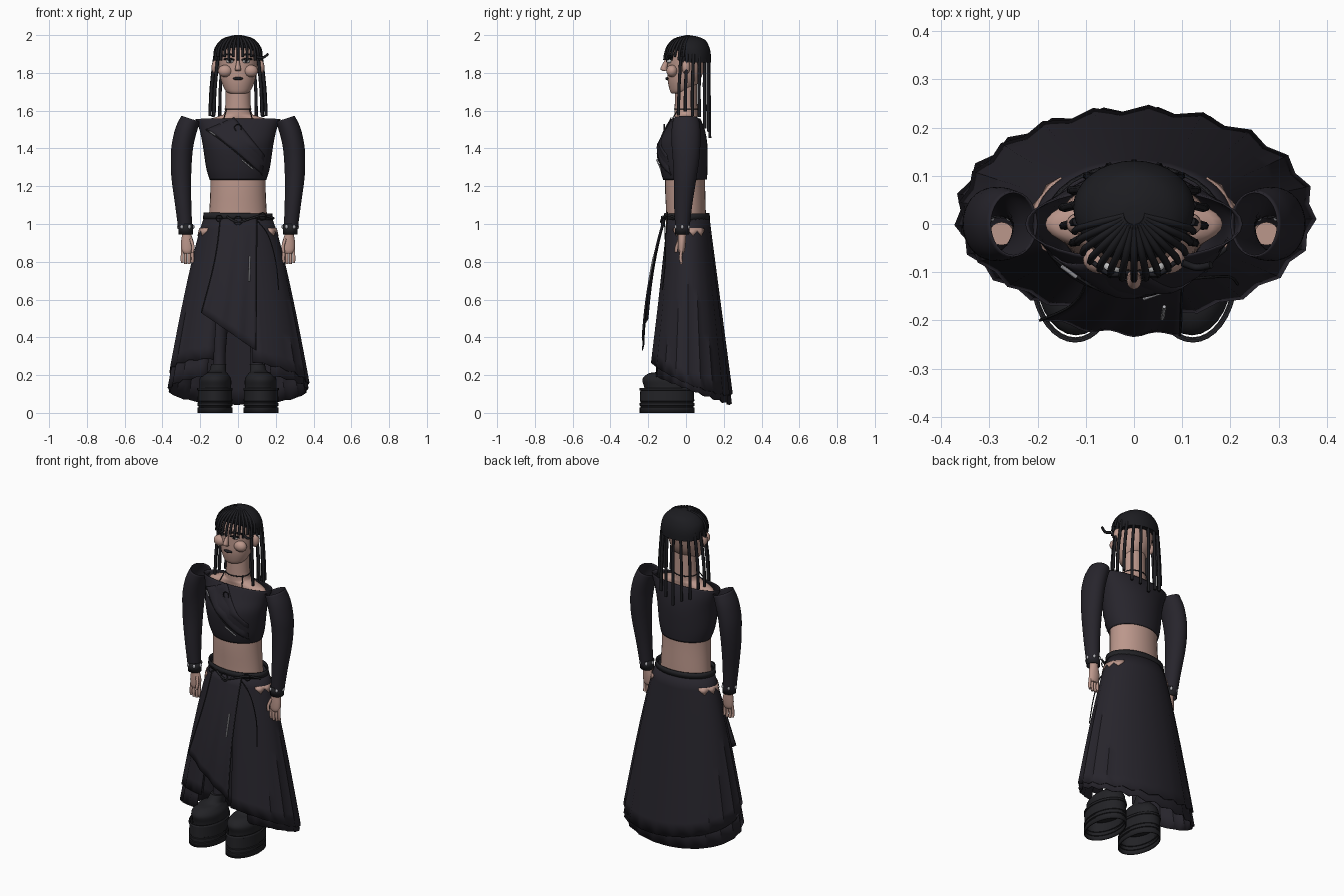
import bpy, bmesh, math
from math import sin, cos, radians, pi
from mathutils import Vector

if "Cube" in bpy.data.objects:
    bpy.data.objects.remove(bpy.data.objects["Cube"])


def mat(name, r, g, b):
    m = bpy.data.materials.new(name)
    m.diffuse_color = (r, g, b, 1)
    m.use_nodes = True
    m.node_tree.nodes["Principled BSDF"].inputs["Base Color"].default_value = m.diffuse_color
    return m


CLOTH, HAIR = mat("cloth", .020, .018, .025), mat("hair", .012, .012, .015)
SKIN, METAL = mat("skin", .50, .31, .26), mat("metal", .45, .45, .48)
WHITE, LEATHER = mat("eye_white", .7, .7, .7), mat("leather", .016, .016, .019)


def finish(name, bm, m, angle=40, thick=0):
    bmesh.ops.recalc_face_normals(bm, faces=bm.faces)
    me = bpy.data.meshes.new(name)
    bm.to_mesh(me)
    bm.free()
    me.materials.append(m)
    me.polygons.foreach_set("use_smooth", [True] * len(me.polygons))
    me.set_sharp_from_angle(angle=radians(angle))
    ob = bpy.data.objects.new(name, me)
    bpy.context.collection.objects.link(ob)
    if thick:
        s = ob.modifiers.new("thickness", "SOLIDIFY")
        s.thickness = thick
    return ob


def catmull(rows, sub):
    out, n = [], len(rows)
    for i in range(n - 1):
        p = [rows[max(0, min(n - 1, i + k))] for k in (-1, 0, 1, 2)]
        for j in range(sub):
            t = j / sub
            out.append([.5 * (2 * b + (c - a) * t + (2 * a - 5 * b + 4 * c - d) * t * t
                              + (3 * b - a - 3 * c + d) * t ** 3) for a, b, c, d in zip(*p)])
    return out + [list(rows[-1])]


# rings are (x, y, z, rx, ry, tilt)
def loft(name, rings, m, n=32, sub=4, caps=True, thick=0, sx=1, angle=40):
    bm = bmesh.new()
    rings = catmull([tuple(r) + (0,) * (6 - len(r)) for r in rings], sub)
    loops = [[bm.verts.new((sx * (x + rx * cos(2 * pi * i / n)), y + ry * sin(2 * pi * i / n),
                            z + tl * cos(2 * pi * i / n))) for i in range(n)]
             for x, y, z, rx, ry, tl in rings]
    for a, b in zip(loops, loops[1:]):
        for i in range(n):
            bm.faces.new((a[i], a[(i + 1) % n], b[(i + 1) % n], b[i]))
    if caps:
        bm.faces.new(loops[0])
        bm.faces.new(loops[-1])
    return finish(name, bm, m, angle, thick)


def sheet(name, f, nu, nv, m, thick=.004, angle=40):
    bm = bmesh.new()
    g = [[bm.verts.new(f(i / nu, j / nv)) for j in range(nv + 1)] for i in range(nu + 1)]
    for i in range(nu):
        for j in range(nv):
            bm.faces.new((g[i][j], g[i + 1][j], g[i + 1][j + 1], g[i][j + 1]))
    return finish(name, bm, m, angle, thick)


def tubes(name, paths, r, m, res=1):
    cu = bpy.data.curves.new(name, "CURVE")
    cu.dimensions, cu.bevel_depth, cu.bevel_resolution = "3D", r, res
    cu.use_fill_caps = True
    for p in paths:
        p = catmull(p, 4)
        s = cu.splines.new("POLY")
        s.points.add(len(p) - 1)
        for q, v in zip(s.points, p):
            q.co = (*v, 1)
    cu.materials.append(m)
    ob = bpy.data.objects.new(name, cu)
    bpy.context.collection.objects.link(ob)
    return ob


def ball(name, loc, size, m):
    bm = bmesh.new()
    bmesh.ops.create_uvsphere(bm, u_segments=20, v_segments=12, radius=1)
    for v in bm.verts:
        v.co = Vector((v.co.x * size[0], v.co.y * size[1], v.co.z * size[2])) + Vector(loc)
    return finish(name, bm, m)


def circle(c, r, n=14):
    return [(c[0] + r * cos(2 * pi * i / n), c[1], c[2] + r * sin(2 * pi * i / n)) for i in range(n + 1)]


# body and head
loft("body", [(0, 0, .9, .165, .105), (0, 0, 1.05, .153, .105), (0, -.005, 1.22, .146, .106),
              (0, 0, 1.4, .155, .1), (0, 0, 1.5, .17, .075), (0, 0, 1.545, .18, .058), (0, 0, 1.572, .1, .06),
              (0, 0, 1.6, .07, .06), (0, 0, 1.75, .066, .058)], SKIN)
loft("head", [(0, -.045, 1.69, .04, .03), (0, -.03, 1.705, .065, .055), (0, -.012, 1.76, .09, .085),
              (0, 0, 1.83, .1, .098), (0, .008, 1.9, .105, .1), (0, .015, 1.95, .085, .08),
              (0, .02, 1.98, .03, .03)], SKIN)
loft("nose", [(0, -.108, 1.81, .014, .012), (0, -.118, 1.822, .015, .018), (0, -.105, 1.86, .008, .012),
              (0, -.095, 1.89, .007, .008)], SKIN, n=12)
ball("lips", (0, -.095, 1.77), (.027, .014, .009), HAIR)
for s, side in ((1, "right"), (-1, "left")):
    ball(side + "_cheek", (s * .068, -.074, 1.81), (.038, .03, .032), SKIN)
    ball(side + "_ear", (s * .118, 0, 1.83), (.022, .022, .038), SKIN)
    ball(side + "_eye", (s * .043, -.088, 1.862), (.02, .014, .011), WHITE)
    ball(side + "_pupil", (s * .043, -.1, 1.862), (.008, .005, .008), HAIR)
    tubes(side + "_lashes", [[(s * .02, -.102, 1.868), (s * .045, -.106, 1.876), (s * .075, -.092, 1.872)],
                             [(s * .02, -.102, 1.89), (s * .05, -.104, 1.9), (s * .085, -.08, 1.89)]], .005, HAIR)

# hair: cap, fringe strands and long braids
loft("hair_cap", [(0, .035, 1.855, .124, .096), (0, .033, 1.9, .126, .098), (0, .022, 1.94, .118, .1),
                  (0, .02, 1.975, .085, .08), (0, .02, 1.994, .035, .034), (0, .02, 1.997, .005, .005)], HAIR)
fringe = []
for i in range(15):
    a = radians(-172 + i * 164 / 14)
    c, s = cos(a), sin(a)
    fringe.append([(.02 * c, .02 + .02 * s, 1.993), (.08 * c, .012 + .075 * s, 1.975),
                   (.118 * c, .005 + .106 * s, 1.93), (.124 * c, .115 * s, 1.885 - .018 * (i % 2))])
fringe.append([(.1, -.08, 1.885), (.13, -.09, 1.88), (.16, -.085, 1.9)])
tubes("fringe", fringe, .0075, HAIR)
braids = []
for i in range(13):
    a = radians(-32 + i * 244 / 12)
    c, s = cos(a), sin(a)
    end = 1.575 - .12 * max(0, s) ** 2 + .02 * (i % 2)
    braids.append([(.122 * c, .025 + .095 * s, 1.9), (.132 * c, .022 + .1 * s, 1.83),
                   (.145 * c, .018 + .105 * s, 1.7), (.15 * c, .018 + .108 * s, end)])
tubes("braids", braids, .009, HAIR)

# cropped top
TOP = [(1.235, .146, .112, -.005), (1.3, .165, .122, -.012), (1.42, .183, .127, -.018),
       (1.5, .2, .1, -.005), (1.557, .222, .072, 0)]
loft("cropped_top", [(0, cy, z, rx, ry) for z, rx, ry, cy in TOP], CLOTH, caps=False, thick=.004)


def top_front(x, z, off):
    for (z0, *a), (z1, *b) in zip(TOP, TOP[1:]):
        if z <= z1 or z1 == TOP[-1][0]:
            t = min(1, max(0, (z - z0) / (z1 - z0)))
            rx, ry, cy = [p + (q - p) * t for p, q in zip(a, b)]
            return (x, cy - ry * math.sqrt(max(.05, 1 - (x / rx) ** 2)) - off, z)


def drape(u, v):
    x0, z0 = -.17 + .3 * u, 1.5 - .24 * u ** 1.1
    x1, z1 = -.02 + .16 * u, 1.565 - .2 * u
    return top_front(x0 + (x1 - x0) * v, z0 + (z1 - z0) * v, .008 + .004 * sin(v * 9))


sheet("chest_drape", drape, 12, 10, CLOTH)
tubes("drape_seam", [[top_front(-.17 + .3 * u, 1.5 - .24 * u ** 1.1, .01) for u in (0, .25, .5, .75, 1)]], .003, LEATHER)
tubes("chest_pins", [[top_front(.02, 1.34, .018), top_front(.08, 1.29, .018)],
                     [top_front(-.15, 1.49, .014), top_front(-.12, 1.47, .014)]], .004, METAL)
tubes("chest_ring", [circle((0, -.115, 1.51), .018)], .003, LEATHER)
tubes("neck_cords", [[(.069 * cos(k * pi / 8), .061 * sin(k * pi / 8), 1.61) for k in range(17)],
                     [(.06, -.04, 1.61), (.075, -.07, 1.56)], [(-.06, -.04, 1.61), (-.075, -.07, 1.56)]], .003, LEATHER)

# sleeves, hands, legs and boots, both sides
for s, side in ((1, "right"), (-1, "left")):
    loft(side + "_sleeve", [(.25, 0, 1.557, .05, .068, .016), (.274, 0, 1.5, .057, .076, .008),
                            (.293, 0, 1.42, .058, .076), (.3, 0, 1.34, .056, .07), (.3, -.005, 1.24, .052, .06),
                            (.29, -.015, 1.1, .043, .048), (.277, -.02, .95, .036, .036)],
         CLOTH, caps=False, thick=.004, sx=s)
    loft(side + "_cuff", [(.276, -.02, .945, .038, .037), (.278, -.02, 1.0, .04, .039)], LEATHER, sub=1,
         caps=False, thick=.004, sx=s)
    for k in range(6):
        a = k * pi / 3
        ball(side + "_cuff_stud", (s * .277 + .039 * cos(a), -.02 + .038 * sin(a), .985), (.008, .008, .011), METAL)
    loft(side + "_hand", [(.275, -.02, 1.0, .025, .024), (.272, -.02, .95, .024, .022), (.268, -.022, .9, .034, .021),
                          (.268, -.024, .86, .031, .018), (.268, -.025, .845, .02, .012)], SKIN, n=16, sx=s)
    fingers = [[(s * (.268 + .018 * k), -.024, .87), (s * (.268 + .02 * k), -.028, .82),
                (s * (.268 + .019 * k), -.024, .785 + .008 * abs(k))] for k in (-1.4, -.5, .5, 1.4)]
    tubes(side + "_fingers", fingers + [[(s * .25, -.035, .92), (s * .238, -.05, .88), (s * .242, -.053, .85)]], .0085, SKIN)
    loft(side + "_leg", [(.1, -.045, .16, .036, .04), (.1, -.035, .3, .034, .038), (.1, -.02, .5, .05, .055),
                         (.095, 0, .75, .065, .07), (.085, 0, .98, .08, .09)], CLOTH, n=20, sx=s)
    loft(side + "_boot", [(.12, -.09, .1, .084, .125), (.12, -.092, .14, .084, .13), (.12, -.1, .18, .083, .13),
                          (.118, -.095, .21, .062, .1), (.108, -.065, .222, .044, .06), (.102, -.045, .26, .04, .044)],
         LEATHER, n=28, sx=s)
    loft(side + "_platform", [(.122, -.1, z, .093 - d, .145 - d) for z, d in
                              ((0, 0), (.028, 0), (.03, .005), (.036, .005), (.038, 0), (.052, 0), (.054, .005),
                               (.06, .005), (.062, .001), (.118, .003), (.12, -.001), (.132, -.001))],
         LEATHER, n=36, sub=1, caps=False, thick=.006, sx=s)


# skirt: two softly pleated layers open at the front
def skirt(th, z, pleat=0, off=0):
    q = max(0, (1.03 - z) / .95)
    rx = .18 + .205 * q ** .8 + off + pleat * .008 * q
    ry = (.115 + .118 * q) * (.97 if sin(th) < 0 else 1) + off + pleat * .008 * q
    return (rx * cos(th), .01 + ry * sin(th), z)


def layer(n, lo, hi, hem, off):
    def f(u, v):
        i, th = round(u * n), radians(lo + (hi - lo) * u)
        p = 1 if i % 2 else -1
        return skirt(th, 1.035 + (hem(th) + .004 * p - 1.035) * v, p, off)
    return f


sheet("skirt_under_layer", layer(36, -60, 242, lambda a: .125 - .08 * sin(a), -.01), 36, 12, CLOTH)
sheet("skirt_outer_layer", layer(38, -77, 248, lambda a: .19 - .09 * sin(a) - .035 * cos(a), 0), 38, 12, CLOTH)

# torn hip patches showing skin
for mid, side in ((2, "right"), (178, "left")):
    sheet(side + "_hip_tear", lambda u, v: skirt(
        radians(mid + 82 * (u - .5)), .978 - v * (.014 + .028 * (round(u * 8) % 2)), 0, .005), 8, 1, SKIN, .002)


# front apron panel with a slanted hem
def apron(u, v):
    left, right = -.095 - .1 * v ** 1.5, .1 - .005 * v
    x = left + (right - left) * u
    z = 1.03 + ((.53 - .2 * u) - 1.03) * v
    d = 1.03 - z
    return (x, -.122 - .29 * d + .19 * d * d + 1.3 * x * x * (1 - .5 * v) - .005 * v * cos(u * 6 * pi), z)


sheet("front_apron", apron, 18, 14, CLOTH)
tubes("skirt_seams", [[(.1, -.115, 1.02), (.16, -.11, .94), (.2, -.11, .8), (.215, -.125, .65)],
                      [apron(1, v) for v in (0, .3, .6, 1)], [apron(0, v) for v in (0, .3, .6, 1)]], .003, LEATHER)
tubes("hanging_chain", [[(*apron(.83, v)[:1], apron(.83, v)[1] - .005, apron(.83, v)[2]) for v in (.3, .4, .5)]], .004, METAL)

# belt and rings
loft("belt", [(0, .005, 1.025, .186, .122, -.003), (0, .005, 1.058, .182, .12, -.003)], LEATHER, sub=1,
     caps=False, thick=.005)
tubes("belt_rings", [circle((0, -.13, 1.018), .022), circle((.13, -.098, 1.04), .02),
                     circle((-.1, -.112, 1.03), .016)], .003, LEATHER)
tubes("belt_straps", [[(-.06, -.12, 1.04), (0, -.132, 1.01), (.07, -.125, 1.03), (.13, -.095, 1.045), (.19, -.05, 1.03)]],
      .006, LEATHER)
